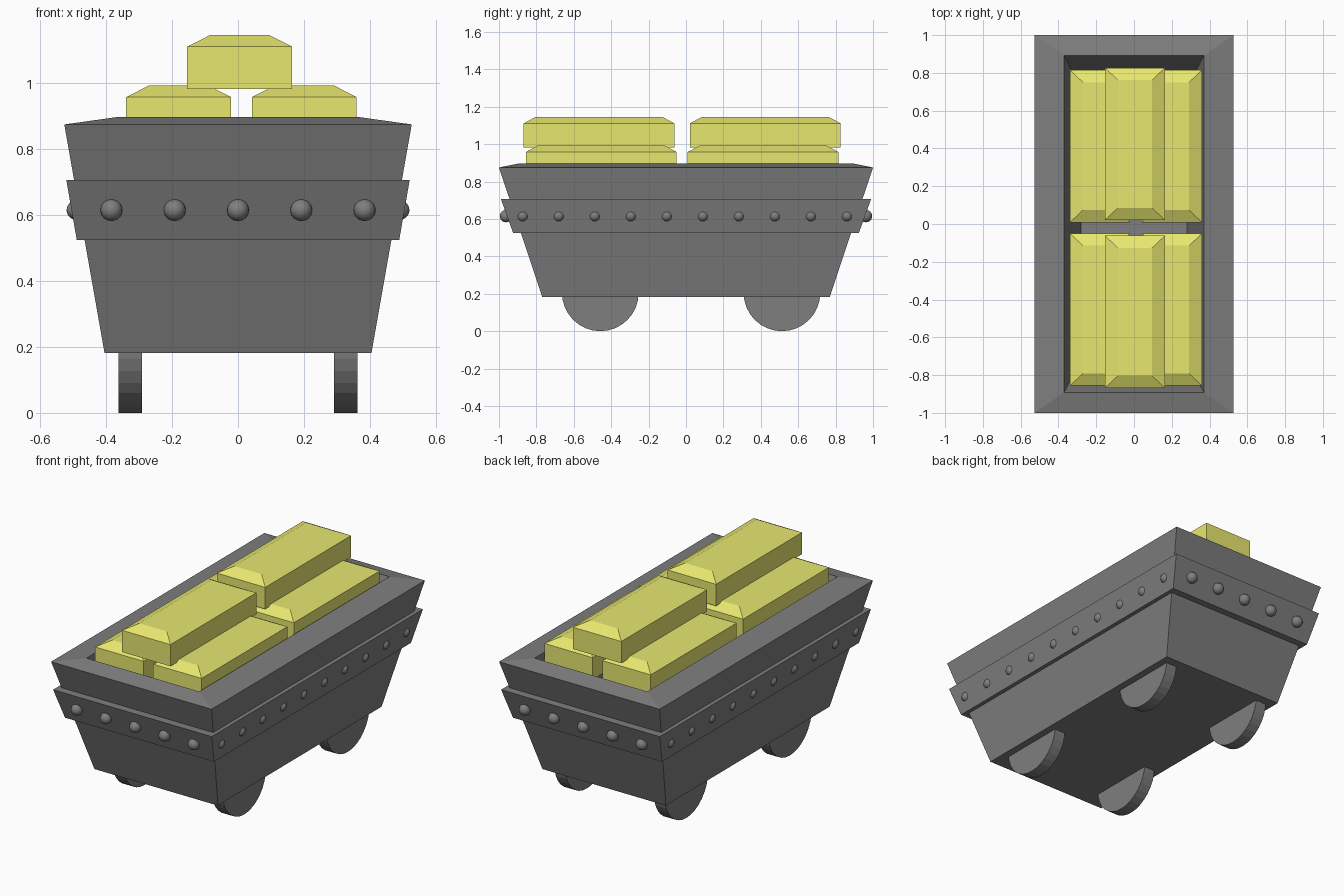
import bpy, bmesh, math
from mathutils import Matrix

if "Cube" in bpy.data.objects:
    bpy.data.objects.remove(bpy.data.objects["Cube"])


def material(name, rgb):
    mat = bpy.data.materials.new(name)
    mat.diffuse_color = (*rgb, 1)
    mat.use_nodes = True
    mat.node_tree.nodes["Principled BSDF"].inputs["Base Color"].default_value = mat.diffuse_color
    return mat


gold = material("gold", (0.8, 0.8, 0.16))
iron = material("dark_iron", (0.21, 0.21, 0.21))


def finish(bm, name, mat, smooth=False):
    bmesh.ops.recalc_face_normals(bm, faces=bm.faces)
    me = bpy.data.meshes.new(name)
    bm.to_mesh(me)
    bm.free()
    for p in me.polygons:
        p.use_smooth = smooth
    me.materials.append(mat)
    ob = bpy.data.objects.new(name, me)
    bpy.context.collection.objects.link(ob)
    return ob


def loft(bm, rings, cx=0, cy=0, closed=False):
    """Stack rectangles (half_x, half_y, z); cap the ends or close the loop."""
    loops = [[bm.verts.new((cx + sx * hx, cy + sy * hy, z))
              for sx, sy in ((-1, -1), (1, -1), (1, 1), (-1, 1))]
             for hx, hy, z in rings]
    pairs = list(zip(loops, loops[1:]))
    if closed:
        pairs.append((loops[-1], loops[0]))
    else:
        bm.faces.new(loops[0])
        bm.faces.new(loops[-1])
    for a, b in pairs:
        for i in range(4):
            j = (i + 1) % 4
            bm.faces.new((a[i], a[j], b[j], b[i]))


# Hollow tapered tub: outside, sloping rim, inner walls and floor
bm = bmesh.new()
loft(bm, [(0.405, 0.768, 0.182), (0.527, 1.0, 0.875),
          (0.37, 0.892, 0.897), (0.28, 0.715, 0.37)])
finish(bm, "cart_tub", iron)

# Reinforcing band around the tub
bm = bmesh.new()
loft(bm, [(0.489, 0.924, 0.524), (0.521, 0.990, 0.707),
          (0.485, 0.93, 0.707), (0.453, 0.87, 0.524)], closed=True)
finish(bm, "reinforcing_band", iron)


# Rivets on the four sides of the band
def rivets(name, points, r):
    bm = bmesh.new()
    for p in points:
        bmesh.ops.create_uvsphere(bm, u_segments=24, v_segments=12, radius=r,
                                  matrix=Matrix.Translation(p))
    finish(bm, name, iron, smooth=True)


rivets("end_rivets", [(0.192 * i, s * 0.962, 0.615)
                      for s in (-1, 1) for i in range(-2, 3)], 0.033)
rivets("side_rivets", [(s * 0.491, -0.873 + 0.1926 * i, 0.615)
                       for s in (-1, 1) for i in range(10)], 0.029)

# Wheels
for side, x in (("left", -0.327), ("right", 0.327)):
    for end, y in (("front", -0.458), ("back", 0.513)):
        bm = bmesh.new()
        bmesh.ops.create_cone(
            bm, cap_ends=True, segments=32, radius1=0.205, radius2=0.205, depth=0.071,
            matrix=Matrix.Translation((x, y, 0.205)) @ Matrix.Rotation(math.pi / 2, 4, 'Y'))
        finish(bm, f"{end}_{side}_wheel", iron)


# Gold bars: boxes with a bevelled top
def gold_bar(name, x, y, z):
    bm = bmesh.new()
    loft(bm, [(0.159, 0.403, z), (0.159, 0.403, z + 0.129),
              (0.09, 0.338, z + 0.164)], x, y)
    finish(bm, name, gold)


for end, y, shift in (("front", -0.453, -0.012), ("back", 0.412, 0.012)):
    gold_bar(f"{end}_left_gold_bar", -0.18, y, 0.829)
    gold_bar(f"{end}_right_gold_bar", 0.201, y, 0.829)
    gold_bar(f"{end}_top_gold_bar", 0.005, y + shift, 0.982)
